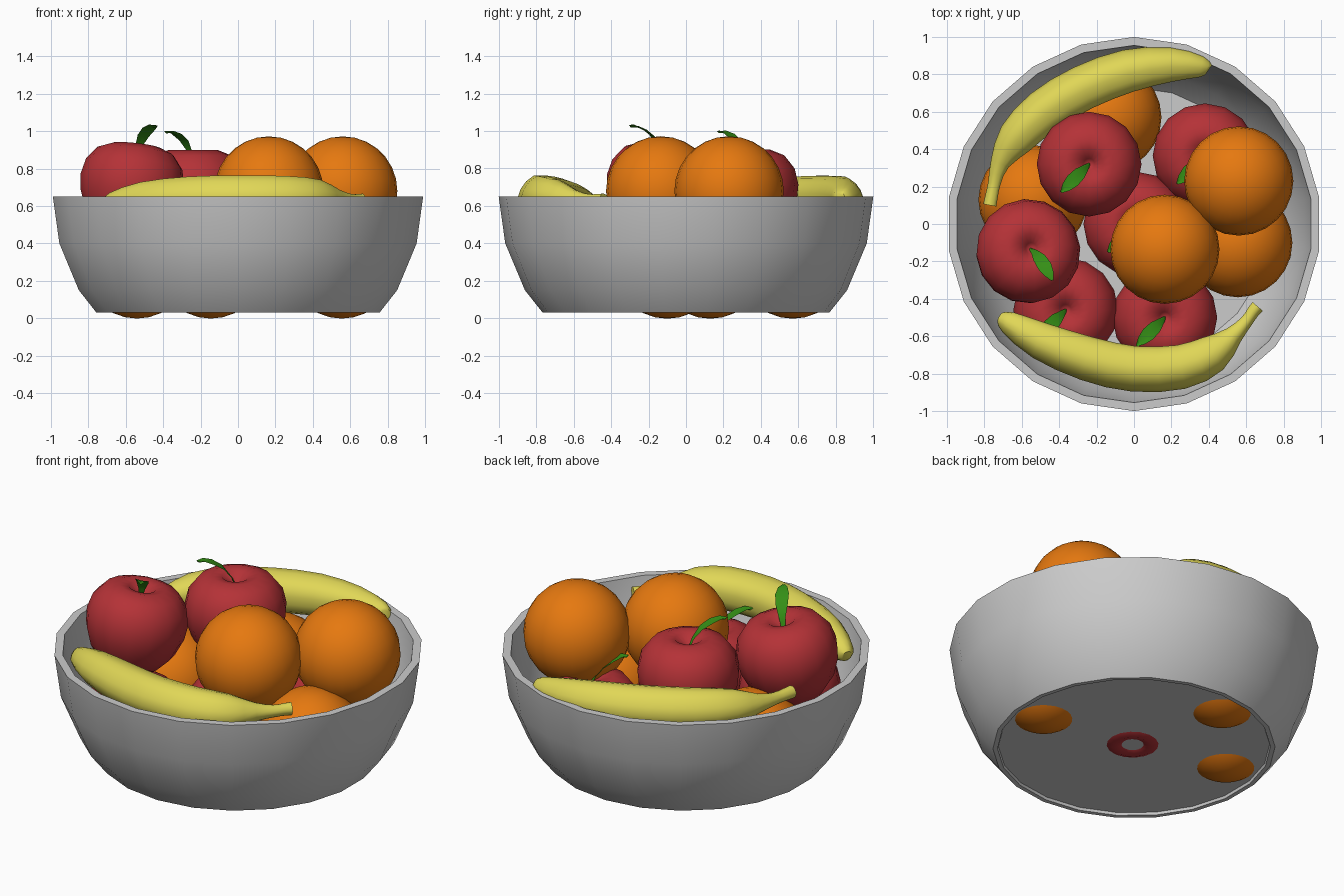
import bpy, bmesh, math
from mathutils import Vector, Matrix

if "Cube" in bpy.data.objects:
    bpy.data.objects.remove(bpy.data.objects["Cube"])


def material(name, rgb):
    m = bpy.data.materials.new(name)
    m.diffuse_color = (*rgb, 1)
    m.use_nodes = True
    m.node_tree.nodes["Principled BSDF"].inputs["Base Color"].default_value = m.diffuse_color
    return m


GREY = material("bowl grey", (0.6, 0.6, 0.6))
RED = material("apple red", (0.46, 0.032, 0.038))
ORANGE = material("orange", (0.79, 0.19, 0.005))
YELLOW = material("banana yellow", (0.75, 0.68, 0.095))
GREEN = material("leaf green", (0.035, 0.27, 0.008))


def finish(bm, name, mats, angle=40):
    bmesh.ops.recalc_face_normals(bm, faces=bm.faces)
    me = bpy.data.meshes.new(name)
    bm.to_mesh(me)
    bm.free()
    for m in mats:
        me.materials.append(m)
    ob = bpy.data.objects.new(name, me)
    bpy.context.collection.objects.link(ob)
    bpy.context.view_layer.objects.active = ob
    ob.select_set(True)
    bpy.ops.object.shade_smooth_by_angle(angle=math.radians(angle))
    ob.select_set(False)
    return ob


def skin(bm, rings):
    """Join rings of vertices; a ring of one vertex is a pole."""
    for a, b in zip(rings, rings[1:]):
        n = max(len(a), len(b))
        for i in range(n):
            j = (i + 1) % n
            quad = [a[i % len(a)], a[j % len(a)], b[j % len(b)], b[i % len(b)]]
            bm.faces.new(list(dict.fromkeys(quad)))


def lathe(bm, profile, sides):
    rings = []
    for r, z in profile:
        count = sides if r > 0 else 1
        angles = [math.tau * i / sides for i in range(count)]
        rings.append([bm.verts.new((r * math.sin(a), r * math.cos(a), z)) for a in angles])
    skin(bm, rings)


# Bowl: low-sided wall with a slightly recessed floor
bm = bmesh.new()
lathe(bm, [(0, .045), (.735, .045), (.74, .03), (.765, .03), (.86, .15), (.965, .40), (1, .65),
           (.955, .65), (.92, .40), (.82, .17), (.73, .055), (0, .055)], 22)
finish(bm, "bowl", [GREY], 36)

# Oranges
for x, y, z in [(.555, -.10, .29), (-.54, .13, .29), (-.145, .57, .29),
                (.56, .23, .68), (.165, -.135, .68)]:
    bm = bmesh.new()
    bmesh.ops.create_uvsphere(bm, u_segments=24, v_segments=14, radius=.292,
                              matrix=Matrix.Translation((x, y, z)))
    finish(bm, "orange_fruit", [ORANGE])


# Apples with an arched leaf growing out of the dimple
def apple(loc, turn=0, tilt=0):
    bm = bmesh.new()
    lathe(bm, [(0, -.19), (.06, -.225), (.105, -.24), (.165, -.215), (.235, -.13), (.272, -.03),
               (.28, .05), (.26, .135), (.205, .205), (.13, .235), (.075, .225), (.03, .185),
               (0, .15)], 16)
    body = set(bm.faces)
    spin = Matrix.Rotation(math.radians(225), 3, 'Z')
    rows = []
    for d, z, w in [(.0, .15, .008), (.025, .225, .018), (.07, .285, .034), (.125, .32, .038),
                    (.175, .337, .026), (.215, .335, .004)]:
        rows.append([bm.verts.new(spin @ Vector((d + o, s * w, z + o)))
                     for s, o in ((-1, 0), (0, -.006), (1, 0), (0, -.012))])
    skin(bm, rows)
    bm.faces.new(rows[0])
    bm.faces.new(rows[-1])
    for f in bm.faces:
        f.material_index = 0 if f in body else 1
    ob = finish(bm, "apple", [RED, GREEN], 60)
    lean = Matrix.Rotation(math.radians(tilt), 4, Vector((1, -1, 0)))
    ob.matrix_world = (Matrix.Translation(loc) @ lean.inverted()
                       @ Matrix.Rotation(math.radians(turn), 4, 'Z'))


for loc in [(-.24, .32, .665), (.38, .365, .29), (.01, .0, .27),
            (-.365, -.46, .30), (.165, -.50, .30)]:
    apple(loc)
apple((-.57, -.15, .69), turn=72, tilt=9)


# Bananas: ridged tube lofted along a bent path
def banana(path):
    pts = [Vector(p) for p in path]
    fine = []
    for i in range(len(pts) - 1):
        p0, p1, p2, p3 = (pts[max(i - 1, 0)], pts[i], pts[i + 1], pts[min(i + 2, len(pts) - 1)])
        for t in (0, .5):
            fine.append(.5 * (2 * p1 + (p2 - p0) * t + (2 * p0 - 5 * p1 + 4 * p2 - p3) * t * t
                              + (3 * p1 - p0 - 3 * p2 + p3) * t ** 3))
    fine.append(pts[-1])
    bm = bmesh.new()
    rings = []
    for i, p in enumerate(fine):
        d = (fine[min(i + 1, len(fine) - 1)] - fine[max(i - 1, 0)]).xyz.normalized()
        side = d.cross(Vector((0, 0, 1))).normalized()
        up = side.cross(d)
        ring = []
        for k in range(15):
            a = math.tau * k / 15
            r = p.w * (1 + .035 * math.cos(5 * a))
            ring.append(bm.verts.new(p.xyz + r * (math.cos(a) * side + math.sin(a) * up)))
        rings.append(ring)
    skin(bm, rings)
    bm.faces.new(rings[0])
    bm.faces.new(rings[-1])
    finish(bm, "banana", [YELLOW], 50)


banana([(-.715, -.50, .60, .03), (-.67, -.525, .61, .062), (-.50, -.62, .63, .10),
        (-.25, -.715, .64, .119), (0, -.77, .643, .122), (.25, -.76, .643, .119),
        (.42, -.69, .64, .102), (.53, -.595, .635, .052), (.60, -.52, .63, .034),
        (.635, -.47, .63, .034), (.66, -.44, .63, .036)])
banana([(.40, .825, .64, .03), (.36, .84, .64, .058), (.20, .85, .64, .093),
        (-.03, .815, .643, .115), (-.27, .725, .643, .12), (-.48, .60, .643, .117),
        (-.63, .455, .64, .10), (-.715, .325, .635, .052), (-.745, .22, .63, .034),
        (-.76, .15, .63, .034), (-.77, .10, .63, .036)])
